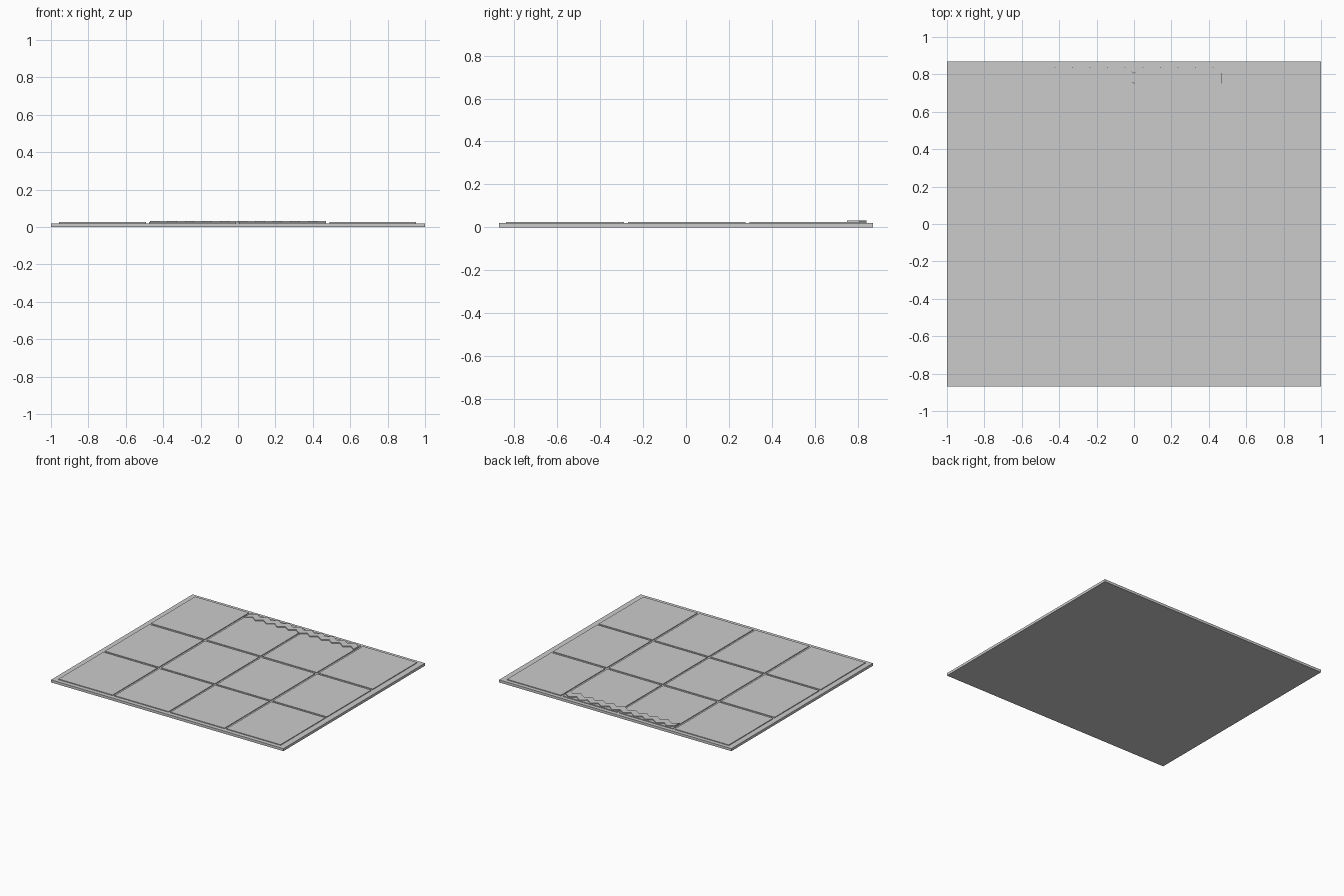
import bpy, bmesh

if "Cube" in bpy.data.objects:
    bpy.data.objects.remove(bpy.data.objects["Cube"])


def box(name, x0, x1, y0, y1, z0, z1):
    bm = bmesh.new()
    bmesh.ops.create_cube(bm, size=1)
    for v in bm.verts:
        v.co.x = x1 if v.co.x > 0 else x0
        v.co.y = y1 if v.co.y > 0 else y0
        v.co.z = z1 if v.co.z > 0 else z0
    return finish(name, bm)


def finish(name, bm):
    bmesh.ops.recalc_face_normals(bm, faces=bm.faces)
    mesh = bpy.data.meshes.new(name)
    bm.to_mesh(mesh)
    bm.free()
    obj = bpy.data.objects.new(name, mesh)
    bpy.context.collection.objects.link(obj)
    return obj


# Base slab
SLAB_TOP, TILE_TOP, STRIP_TOP = 0.02, 0.026, 0.033
box("base_slab", -1, 1, -0.87, 0.87, 0, SLAB_TOP)

# Raised tiles, four columns by three rows
columns = [(-0.957, -0.492), (-0.475, -0.01), (0.006, 0.471), (0.488, 0.953)]
rows = [(-0.838, -0.288), (-0.27, 0.276), (0.295, 0.84)]
for c, (x0, x1) in enumerate(columns):
    for r, (y0, y1) in enumerate(rows):
        box(f"tile_{r}_{c}", x0, x1, y0, y1, SLAB_TOP - 0.002, TILE_TOP)

# Zigzag strip along the back edge of the two middle columns
TEETH, X0, X1 = 10, -0.47, 0.47
bm = bmesh.new()
previous = None
for i in range(2 * TEETH + 1):
    x = X0 + (X1 - X0) * i / (2 * TEETH)
    shift = 0.033 * (i % 2)
    ring = [bm.verts.new((x, y + shift, z)) for y, z in (
        (0.75, TILE_TOP - 0.001), (0.807, TILE_TOP - 0.001),
        (0.807, STRIP_TOP), (0.75, STRIP_TOP))]
    if previous:
        for k in range(4):
            bm.faces.new((previous[k], previous[(k + 1) % 4],
                          ring[(k + 1) % 4], ring[k]))
    else:
        bm.faces.new(ring)
    previous = ring
bm.faces.new(previous)
finish("zigzag_strip", bm)
